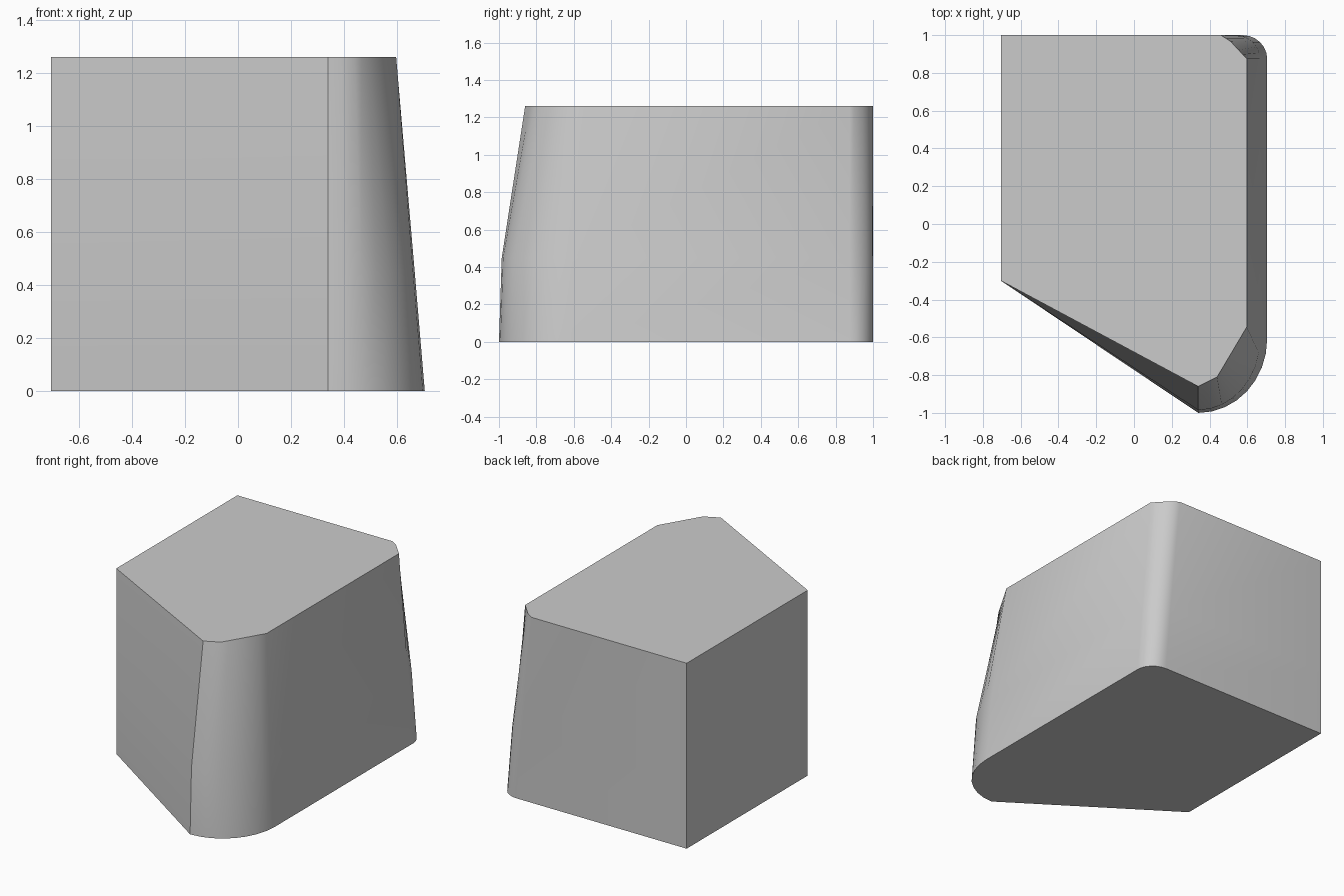
import bpy
import bmesh
import math
from mathutils import Vector

cube = bpy.data.objects.get("Cube")
if cube:
    bpy.data.objects.remove(cube, do_unlink=True)

# Single grey material
grey = bpy.data.materials.new("plain grey")
grey.use_nodes = True
colour = (0.6, 0.6, 0.6, 1)
grey.diffuse_color = colour
grey.node_tree.nodes["Principled BSDF"].inputs["Base Color"].default_value = colour

HALF_W, HALF_D, HEIGHT = 0.705, 1.0, 1.26


def arc(cx, cy, rx, ry, start, end, steps):
    """Elliptical arc with angles in degrees."""
    angles = [math.radians(start + (end - start) * i / steps) for i in range(steps + 1)]
    return [(cx + rx * math.cos(a), cy + ry * math.sin(a)) for a in angles]


def bent(a, b, c, first, second):
    """Two straight legs split into small steps."""
    a, b, c = Vector(a), Vector(b), Vector(c)
    pts = [a.lerp(b, i / first) for i in range(first)]
    pts += [b.lerp(c, i / second) for i in range(second + 1)]
    return [tuple(p) for p in pts]


def rounded(side, front):
    """Outline with full round corners on the left side of the body."""
    return (arc(0.34, -0.61, side - 0.34, -0.61 - front, -90, 0, 8)
            + arc(side - 0.13, 0.875, 0.13, 0.125, 0, 90, 6))


# Outlines from the base, the bend and the top, all sharing two straight corners
flat_corners = [(-HALF_W, HALF_D), (-HALF_W, -0.30)]
top = (bent((0.34, -0.86), (0.44, -0.81), (0.597, -0.545), 2, 6)
       + bent((0.597, 0.875), (0.51, 0.968), (0.46, 1.0), 4, 2))
levels = [(0, rounded(HALF_W, -HALF_D)),
          (0.45, rounded(0.667, -0.985)),
          (HEIGHT, top)]

# Tapered body lofted through the outlines
bm = bmesh.new()
rings = [[bm.verts.new((x, y, z)) for x, y in pts + flat_corners] for z, pts in levels]
count = len(rings[0])
for low, high in zip(rings, rings[1:]):
    for i in range(count):
        j = (i + 1) % count
        bm.faces.new((low[i], low[j], high[j], high[i]))
bm.faces.new(rings[0][::-1])
bm.faces.new(rings[-1])
bmesh.ops.recalc_face_normals(bm, faces=bm.faces)

# Smooth round corners, crisp rims, and a crisp seam at the front
seam = {ring[0] for ring in rings}
for face in bm.faces:
    face.smooth = True
for edge in bm.edges:
    on_seam = all(v in seam for v in edge.verts)
    edge.smooth = not on_seam and edge.calc_face_angle(0) < math.radians(50)

mesh = bpy.data.meshes.new("tapered_body")
bm.to_mesh(mesh)
bm.free()
mesh.materials.append(grey)
body = bpy.data.objects.new("tapered_body", mesh)
bpy.context.collection.objects.link(body)
